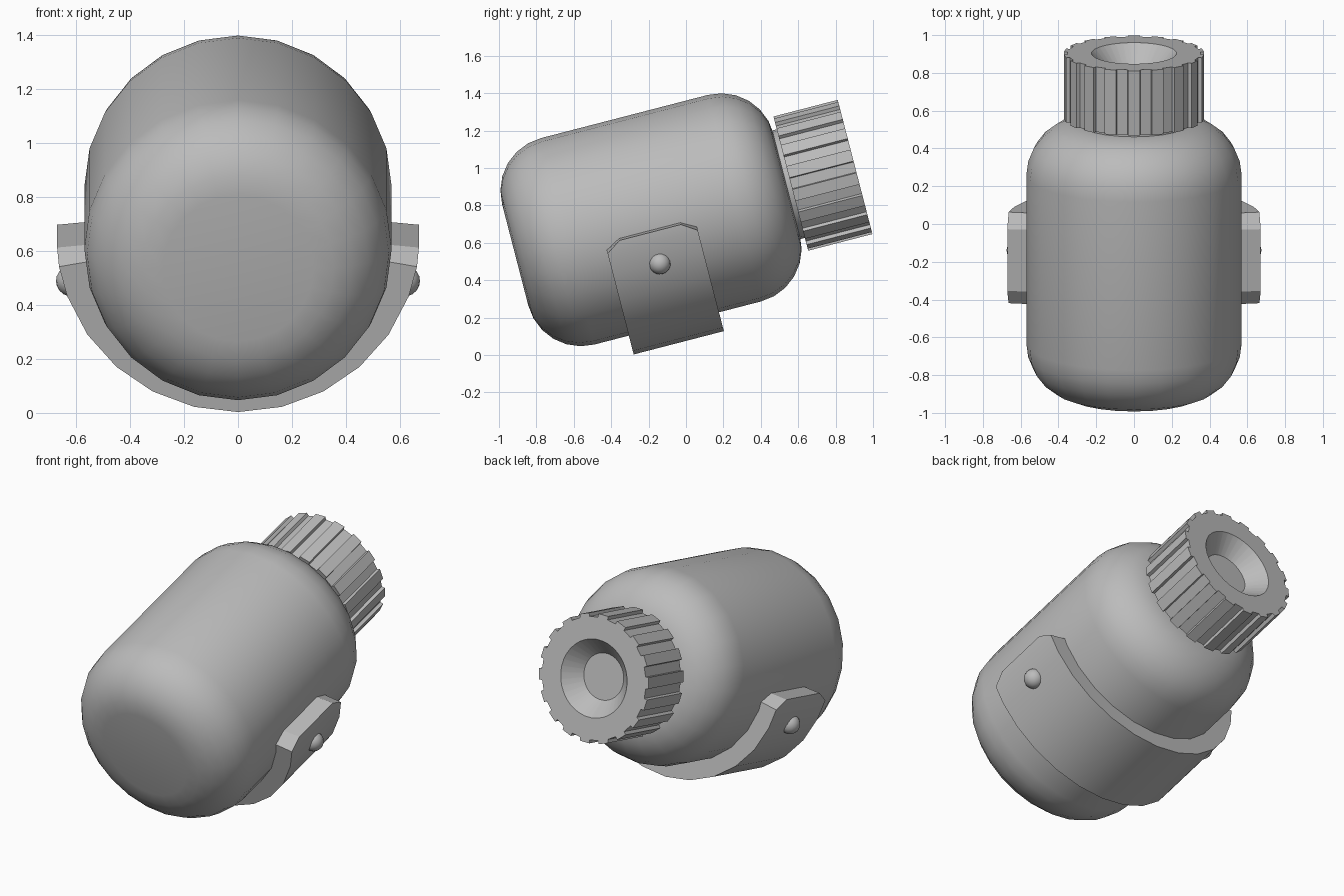
import bpy, bmesh, math
from mathutils import Matrix

if "Cube" in bpy.data.objects:
    bpy.data.objects.remove(bpy.data.objects["Cube"])

TILT = Matrix.Rotation(math.radians(14.5), 4, 'X')
AXIS_Z = 0.747          # height of the bottle axis before tilting

grey = bpy.data.materials.new("grey")
grey.diffuse_color = (0.5, 0.5, 0.5, 1)
grey.use_nodes = True
grey.node_tree.nodes["Principled BSDF"].inputs["Base Color"].default_value = grey.diffuse_color


def finish(name, bm, angle=30):
    """Turn a bmesh into a tilted, shaded object."""
    bmesh.ops.remove_doubles(bm, verts=bm.verts, dist=1e-5)
    bmesh.ops.recalc_face_normals(bm, faces=bm.faces)
    bm.transform(TILT @ Matrix.Translation((0, 0, AXIS_Z)))
    me = bpy.data.meshes.new(name)
    bm.to_mesh(me)
    bm.free()
    me.materials.append(grey)
    ob = bpy.data.objects.new(name, me)
    bpy.context.collection.objects.link(ob)
    bpy.ops.object.select_all(action='DESELECT')
    ob.select_set(True)
    bpy.context.view_layer.objects.active = ob
    bpy.ops.object.shade_smooth_by_angle(angle=math.radians(angle))
    return ob


def loft(bm, rings, closed_ends=True):
    """Skin a list of equal-length closed point rings."""
    vs = [[bm.verts.new(p) for p in r] for r in rings]
    n = len(vs[0])
    for a, b in zip(vs, vs[1:]):
        for i in range(n):
            bm.faces.new((a[i], a[(i + 1) % n], b[(i + 1) % n], b[i]))
    if closed_ends:
        bm.faces.new(vs[0])
        bm.faces.new(vs[-1])


def circle(r, y, n=24):
    return [(r * math.sin(2 * math.pi * i / n), y, r * math.cos(2 * math.pi * i / n))
            for i in range(n)]


# Bottle body: cylinder with large rounded ends
R, HALF, ROUND = 0.57, 0.75, 0.29
arc = [math.radians(a) for a in range(0, 91, 15)]
end = [(R - ROUND + ROUND * math.sin(a), HALF - ROUND + ROUND * math.cos(a)) for a in arc]
bm = bmesh.new()
loft(bm, [circle(r, -y) for r, y in end] + [circle(r, y) for r, y in reversed(end)])
finish("bottle_body", bm)

# Neck between body and cap
bm = bmesh.new()
loft(bm, [circle(0.3, 0.70), circle(0.3, 0.80)])
finish("neck", bm)

# Cap: alternating ridges and grooves, with a dished recess in the end
TEETH, OUT, GROOVE = 18, 0.372, 0.352
C0, C1 = 0.772, 1.127


def gear(y, out=OUT, groove=GROOVE):
    pts = []
    step = 2 * math.pi / TEETH
    for t in range(TEETH):
        for f, r in ((-0.25, out), (0.25, out), (0.27, groove), (0.73, groove)):
            a = (t + f) * step
            pts.append((r * math.sin(a), y, r * math.cos(a)))
    return pts


bm = bmesh.new()
loft(bm, [gear(C0), gear(C1), gear(C1, 0.225, 0.225), gear(C1 - 0.1, 0.135, 0.135)])
finish("ridged_cap", bm)

# Strap: curved band under the body, with chamfered tab ends
angles = [0, 14, 28, 42, 56, 70, 80, 84.5]
angles = [-a for a in reversed(angles[1:])] + angles
rings = []
for a in angles:
    cut = 0.08 if abs(a) > 84 else 0
    s, c = math.sin(math.radians(a)), -math.cos(math.radians(a))
    rings.append([(r * s, y, r * c) for r, y in
                  ((0.674, -0.27 + cut), (0.674, 0.228 - cut),
                   (0.566, 0.228 - cut), (0.566, -0.27 + cut))])
bm = bmesh.new()
loft(bm, rings)
finish("strap", bm)

# Rivets on both tabs
for side, label in ((-1, "left"), (1, "right")):
    bm = bmesh.new()
    bmesh.ops.create_uvsphere(bm, u_segments=16, v_segments=10, radius=0.058)
    bm.transform(Matrix.Translation((side * 0.617, -0.013, 0.509 - AXIS_Z)))
    finish(label + "_rivet", bm)
